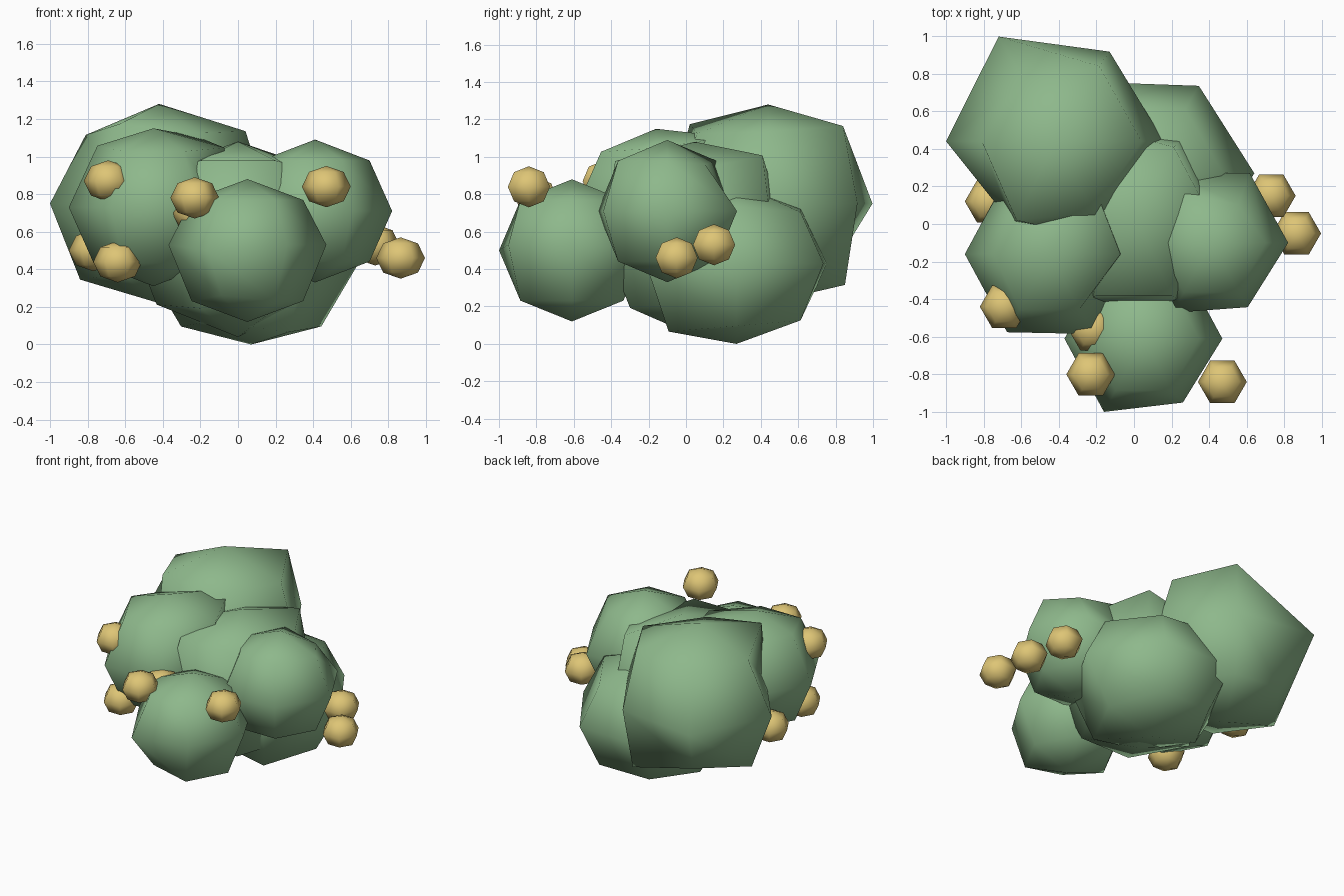
import bpy, bmesh, math
from mathutils import Matrix, Vector

cube = bpy.data.objects.get("Cube")
if cube:
    bpy.data.objects.remove(cube, do_unlink=True)


def material(name, colour):
    mat = bpy.data.materials.new(name)
    mat.use_nodes = True
    mat.diffuse_color = colour
    mat.node_tree.nodes["Principled BSDF"].inputs["Base Color"].default_value = colour
    return mat


leaf_green = material("leaf green", (0.27, 0.48, 0.26, 1))
berry_yellow = material("berry yellow", (0.73, 0.56, 0.18, 1))

# Corner levels, and directions round a clump counted anticlockwise from its left side (+x)
UPPER, WAIST, LOWER = math.sqrt(0.5), 0, -math.sqrt(0.5)
LEFT, BACK_LEFT, BACK_RIGHT, RIGHT, FRONT_RIGHT, FRONT_LEFT = range(6)


def blob(name, centre, radii, mat, nudges=()):
    """Coarse six-sided sphere with a corner on the x axis; nudges push single corners."""
    bm = bmesh.new()
    bmesh.ops.create_uvsphere(bm, u_segments=6, v_segments=4, radius=1)
    rim = next(v.co for v in bm.verts if abs(v.co.z) < 0.9)
    bm.transform(Matrix.Rotation(-math.atan2(rim.y, rim.x), 4, "Z"))
    picked = []
    for level, side, push in nudges:
        angle, width = side * math.pi / 3, math.sqrt(1 - level * level)
        spot = Vector((width * math.cos(angle), width * math.sin(angle), level))
        picked.append((min(bm.verts, key=lambda v: (v.co - spot).length), push))
    bm.transform(Matrix.Translation(centre) @ Matrix.Diagonal((*radii, 1)))
    for corner, push in picked:
        corner.co += Vector(push)
    for face in bm.faces:
        face.smooth = True
    mesh = bpy.data.meshes.new(name)
    bm.to_mesh(mesh)
    bm.free()
    mesh.materials.append(mat)
    obj = bpy.data.objects.new(name, mesh)
    bpy.context.collection.objects.link(obj)


# Leaf clumps
blob("back_right_clump", (-0.42, 0.44, 0.75), (0.58, 0.62, 0.53), leaf_green, [
    (WAIST, BACK_RIGHT, (-0.01, 0.02, 0)),
    (WAIST, BACK_LEFT, (0, -0.06, 0)),
    (WAIST, FRONT_RIGHT, (0.06, 0.1, 0)),
    (UPPER, BACK_LEFT, (0.03, 0.02, 0.04)),
    (UPPER, BACK_RIGHT, (0.04, -0.06, -0.05)),
    (UPPER, FRONT_RIGHT, (0, -0.04, 0.05)),
    (UPPER, LEFT, (0.05, 0, 0.01)),
    (UPPER, RIGHT, (0.02, 0, -0.01)),
    (LOWER, RIGHT, (-0.01, 0, -0.03)),
    (LOWER, BACK_LEFT, (0.05, 0.03, -0.06)),
    (LOWER, BACK_RIGHT, (0.02, -0.04, 0.02))])
blob("front_right_clump", (-0.45, -0.16, 0.73), (0.45, 0.48, 0.42), leaf_green, [
    (UPPER, BACK_LEFT, (0.07, 0.09, 0.08)),
    (UPPER, LEFT, (0.06, 0, 0.02)),
    (UPPER, RIGHT, (0.02, 0, 0.03)),
    (WAIST, LEFT, (-0.06, 0, 0)),
    (WAIST, FRONT_LEFT, (0.02, -0.01, 0))])
blob("left_clump", (0.41, -0.10, 0.71), (0.41, 0.43, 0.38), leaf_green, [
    (UPPER, BACK_LEFT, (0, -0.06, -0.02)),
    (WAIST, FRONT_LEFT, (-0.01, 0.03, 0))])
blob("front_clump", (0.05, -0.61, 0.50), (0.42, 0.45, 0.38), leaf_green, [
    (WAIST, LEFT, (0, 0, 0.03)),
    (WAIST, RIGHT, (0, 0, 0.03)),
    (WAIST, FRONT_LEFT, (0, 0.05, 0.03)),
    (LOWER, FRONT_RIGHT, (0.01, 0.04, 0.03))])
blob("middle_clump", (0, 0.05, 0.56), (0.57, 0.57, 0.52), leaf_green, [
    (UPPER, BACK_LEFT, (0.01, 0.01, 0.08)),
    (WAIST, BACK_LEFT, (-0.02, -0.08, 0)),
    (UPPER, FRONT_RIGHT, (0, -0.08, 0.05)),
    (UPPER, FRONT_LEFT, (0, -0.08, 0.05)),
    (LOWER, RIGHT, (-0.03, 0, 0.02)),
    (LOWER, LEFT, (-0.03, 0, 0.03))])
blob("back_left_clump", (0.07, 0.27, 0.43), (0.57, 0.56, 0.43), leaf_green, [
    (LOWER, LEFT, (-0.03, 0, -0.03)),
    (LOWER, RIGHT, (0.03, 0, -0.03)),
    (LOWER, FRONT_LEFT, (0, -0.02, -0.06)),
    (UPPER, BACK_LEFT, (0, 0, -0.03)),
    (WAIST, BACK_LEFT, (-0.01, -0.02, 0))])

# Berries
berries = [(-0.69, -0.44, 0.87), (-0.23, -0.80, 0.78), (-0.22, -0.56, 0.70),
           (0.47, -0.84, 0.84), (-0.64, -0.43, 0.44), (-0.77, 0.12, 0.50),
           (0.865, -0.05, 0.46), (0.73, 0.15, 0.53)]
for i, spot in enumerate(berries):
    blob(f"berry_{i + 1}", spot, (0.13, 0.13, 0.11), berry_yellow)
